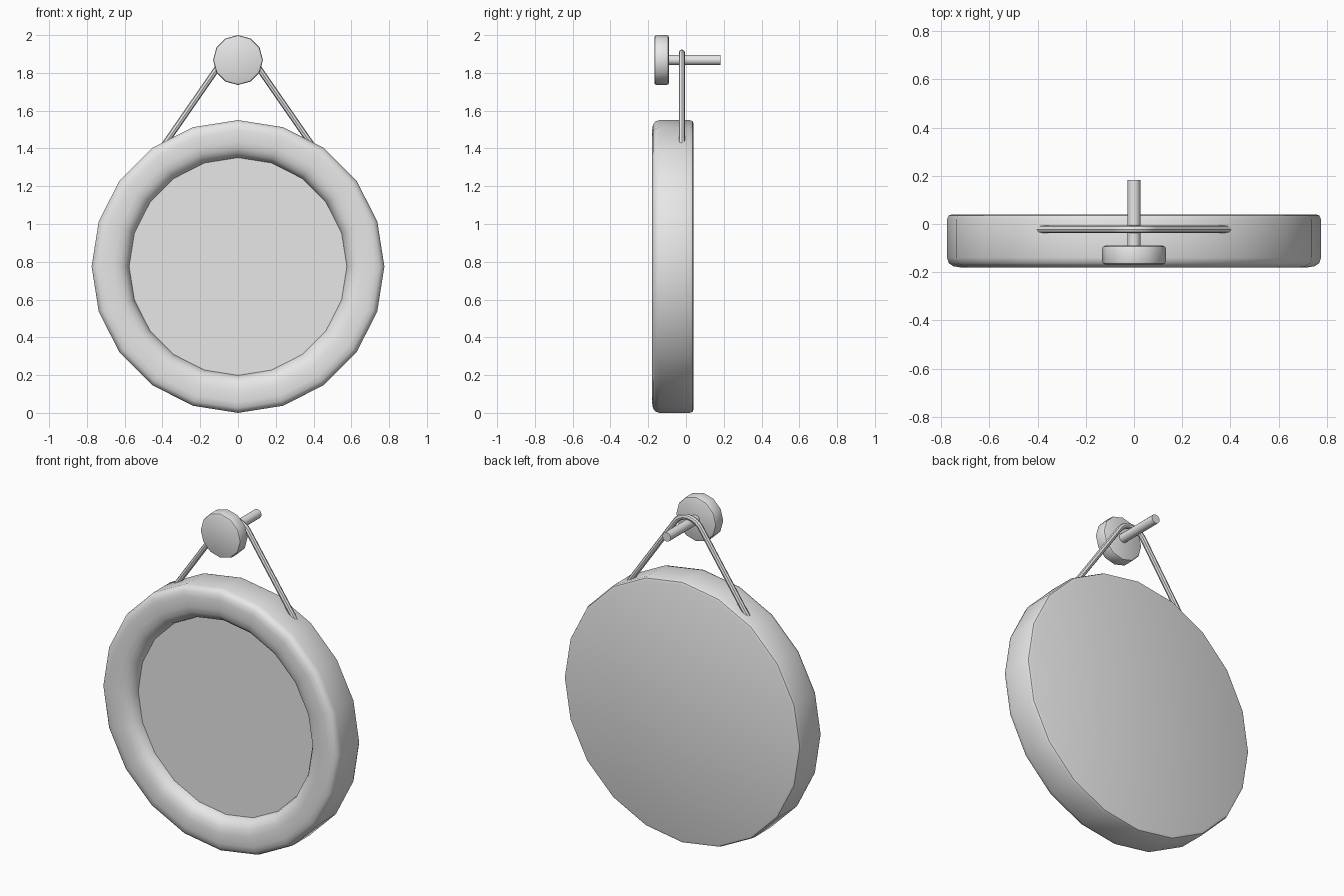
import bpy, bmesh, math
from mathutils import Vector

if "Cube" in bpy.data.objects:
    bpy.data.objects.remove(bpy.data.objects["Cube"], do_unlink=True)

grey = bpy.data.materials.new("plain_grey")
grey.use_nodes = True
grey.diffuse_color = (0.8, 0.8, 0.8, 1)
grey.node_tree.nodes["Principled BSDF"].inputs["Base Color"].default_value = (0.8, 0.8, 0.8, 1)


def finish(obj):
    obj.data.materials.append(grey)
    bpy.ops.object.select_all(action="DESELECT")
    obj.select_set(True)
    bpy.context.view_layer.objects.active = obj
    bpy.ops.object.shade_smooth_by_angle(angle=math.radians(40))


def lathe(name, profile, sides, height):
    """Turn (radius, y) points around a front-to-back axis."""
    bm = bmesh.new()
    verts = [bm.verts.new((0, y, r)) for r, y in profile]
    edges = [bm.edges.new(pair) for pair in zip(verts, verts[1:])]
    bmesh.ops.spin(bm, geom=verts + edges, cent=(0, 0, 0), axis=(0, 1, 0),
                   angle=math.tau, steps=sides, use_merge=False)
    bmesh.ops.remove_doubles(bm, verts=bm.verts, dist=0.0005)
    bmesh.ops.recalc_face_normals(bm, faces=bm.faces)
    mesh = bpy.data.meshes.new(name)
    bm.to_mesh(mesh)
    bm.free()
    obj = bpy.data.objects.new(name, mesh)
    obj.location.z = height
    bpy.context.collection.objects.link(obj)
    finish(obj)


CENTRE, PEG_Z = 0.775, 1.868

# Rounded frame with a closed flat back
lathe("frame", [(0, 0.04), (0.755, 0.04), (0.769, 0.035), (0.775, 0.02),
                (0.775, -0.14), (0.768, -0.162), (0.75, -0.175), (0.72, -0.18),
                (0.66, -0.18), (0.625, -0.172), (0.6, -0.157),
                (0.583, -0.135), (0.575, -0.105), (0.575, -0.08)], 20, CENTRE)

# Recessed mirror disc
lathe("mirror_glass", [(0, -0.11), (0.578, -0.11), (0.578, -0.08), (0, -0.08)], 20, CENTRE)

# Wall peg: round head and thin shaft
lathe("peg_head", [(0, -0.168), (0.12, -0.168), (0.129, -0.164), (0.132, -0.155),
                   (0.132, -0.103), (0.129, -0.094), (0.12, -0.09), (0, -0.09)], 12, PEG_Z)
lathe("peg_shaft", [(0, -0.1), (0.027, -0.1), (0.027, 0.182), (0, 0.182)], 12, PEG_Z)

# Hanging cord: straight sides joined by an arc over the peg
curve = bpy.data.curves.new("hanging_cord", "CURVE")
curve.dimensions = "3D"
curve.bevel_depth = 0.016
curve.bevel_resolution = 2
curve.use_fill_caps = True
arc = [math.radians(-55 + 11 * i) for i in range(11)]
path = [Vector((-0.397, -0.022, 1.41))]
path += [Vector((0.1 * math.sin(a), -0.022, 1.808 + 0.1 * math.cos(a))) for a in arc]
path += [Vector((0.397, -0.022, 1.41))]
spline = curve.splines.new("POLY")
spline.points.add(len(path) - 1)
for point, co in zip(spline.points, path):
    point.co = (*co, 1)
cord = bpy.data.objects.new("hanging_cord", curve)
bpy.context.collection.objects.link(cord)
bpy.ops.object.select_all(action="DESELECT")
cord.select_set(True)
bpy.context.view_layer.objects.active = cord
bpy.ops.object.convert(target="MESH")
finish(bpy.context.view_layer.objects.active)
